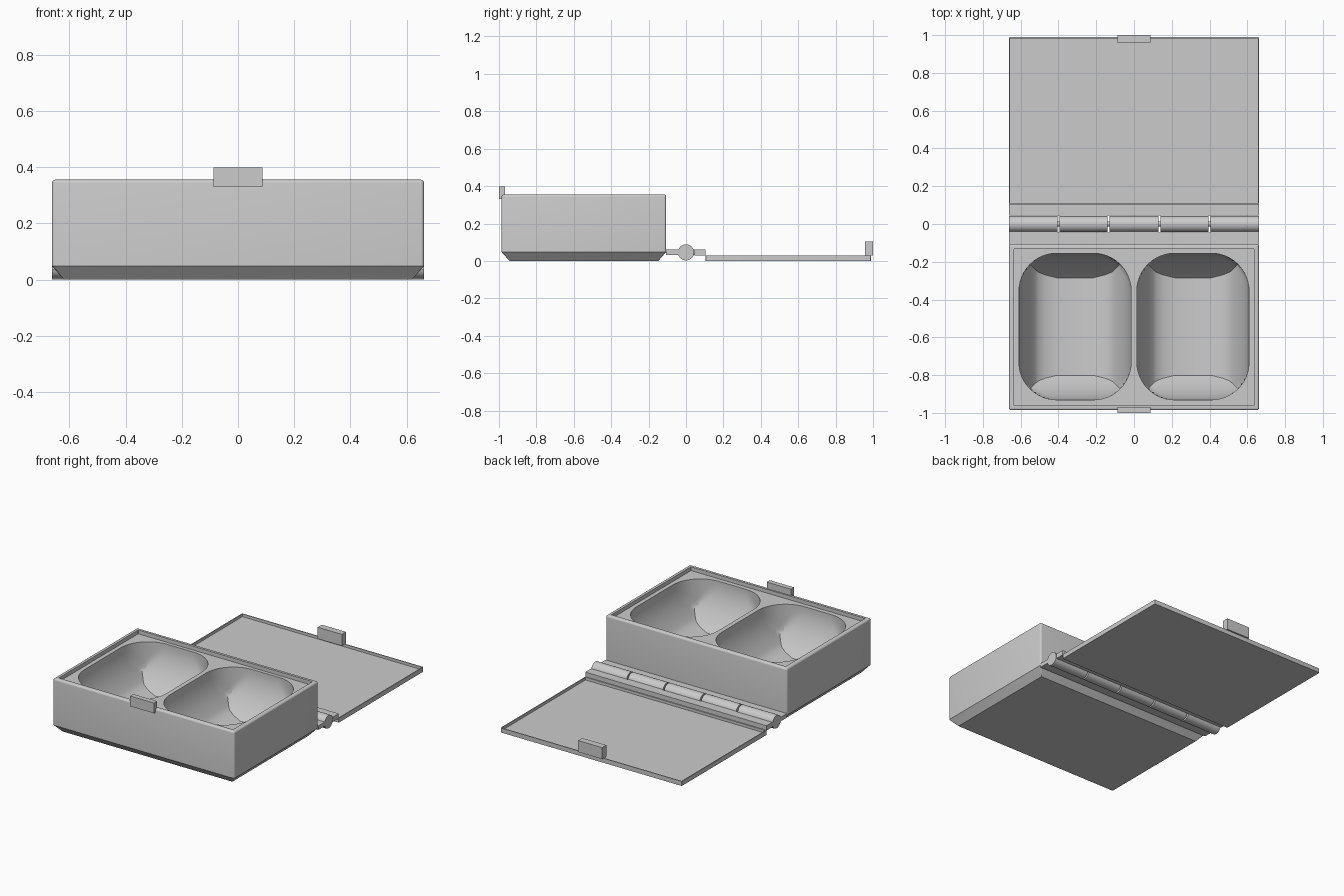
import bpy, bmesh, math

cube = bpy.data.objects.get("Cube")
if cube:
    bpy.data.objects.remove(cube)

# Single grey material
GREY = (0.6, 0.6, 0.6, 1)
grey = bpy.data.materials.new("plain grey")
grey.use_nodes = True
grey.diffuse_color = GREY
grey.node_tree.nodes["Principled BSDF"].inputs["Base Color"].default_value = GREY


def finish(bm, name, angle=30):
    bmesh.ops.remove_doubles(bm, verts=bm.verts, dist=1e-5)
    bmesh.ops.recalc_face_normals(bm, faces=bm.faces)
    mesh = bpy.data.meshes.new(name)
    bm.to_mesh(mesh)
    bm.free()
    mesh.materials.append(grey)
    obj = bpy.data.objects.new(name, mesh)
    bpy.context.collection.objects.link(obj)
    smooth(obj, angle)
    return obj


def smooth(obj, angle=30):
    bpy.ops.object.select_all(action='DESELECT')
    obj.select_set(True)
    bpy.context.view_layer.objects.active = obj
    bpy.ops.object.shade_smooth_by_angle(angle=math.radians(angle))


def rounded_rect(hx, hy, r, n):
    pts = []
    for q, (sx, sy) in enumerate([(1, 1), (-1, 1), (-1, -1), (1, -1)]):
        for i in range(n + 1):
            a = math.pi / 2 * (q + i / n)
            pts.append((sx * (hx - r) + r * math.cos(a), sy * (hy - r) + r * math.sin(a)))
    return pts


def loft(name, rings):
    """Skin a stack of equal-length rings and cap both ends."""
    bm = bmesh.new()
    loops = [[bm.verts.new(p) for p in ring] for ring in rings]
    n = len(loops[0])
    for low, high in zip(loops, loops[1:]):
        for i in range(n):
            j = (i + 1) % n
            bm.faces.new((low[i], low[j], high[j], high[i]))
    bm.faces.new(loops[0][::-1])
    bm.faces.new(loops[-1])
    return finish(bm, name)


def tray(name, hx, hy, cy, r, profile):
    """Rounded rectangle swept through (inset, height) pairs."""
    rings = []
    for inset, z in profile:
        pts = rounded_rect(hx - inset, hy - inset, max(r - inset, 0.002), 4)
        rings.append([(x, y + cy, z) for x, y in pts])
    return loft(name, rings)


def block(name, x0, x1, y0, y1, z0, z1, round_top=0):
    bm = bmesh.new()
    bmesh.ops.create_cube(bm, size=1)
    for v in bm.verts:
        v.co = (x1 if v.co.x > 0 else x0, y1 if v.co.y > 0 else y0, z1 if v.co.z > 0 else z0)
    if round_top:
        edges = [e for e in bm.edges if all(v.co.z == z1 for v in e.verts)
                 and abs(e.verts[0].co.x - e.verts[1].co.x) > 0.01]
        bmesh.ops.bevel(bm, geom=edges, offset=round_top, segments=5, profile=0.5, affect='EDGES')
    return finish(bm, name)


# Case body: chamfered foot, rounded rim and shallow ledge
HX, CY, HY = 0.662, -0.546, 0.44
TOP, LEDGE, FLOOR = 0.355, 0.33, 0.04
rim = [(0.012 * (1 - math.cos(a)), TOP - 0.012 + 0.012 * math.sin(a))
       for a in (math.pi / 2 * i / 4 for i in range(5))]
body = tray("case_body", HX, HY, CY, 0.012,
            [(0.042, 0), (0, 0.048)] + rim + [(0.026, TOP), (0.026, LEDGE)])

# Two bowl compartments with curved walls meeting at mitred corners
PX, PY, STEPS = 0.297, 0.388, 16
outline = rounded_rect(PX, PY, 0.2, 12)
for side in (-1, 1):
    rings = []
    for k in range(-1, STEPS + 1):
        t = max(k, 0) / STEPS
        z = LEDGE - t * (LEDGE - FLOOR) if k >= 0 else TOP + 0.05
        inset = 0.13 * t ** 2
        hx = PX - inset - 0.07 * max(0, (t - 0.85) / 0.15) ** 2
        hy = PY - inset
        rings.append([(max(-hx, min(hx, x)) + side * 0.312, max(-hy, min(hy, y)) - 0.543, z)
                      for x, y in outline])
    cutter = loft("compartment_cutter", rings)
    cutter.hide_render = True
    mod = body.modifiers.new("compartment", 'BOOLEAN')
    mod.operation = 'DIFFERENCE'
    mod.solver = 'EXACT'
    mod.object = cutter
    bpy.context.view_layer.objects.active = body
    bpy.ops.object.modifier_apply(modifier=mod.name)
    bpy.data.objects.remove(cutter)
smooth(body)

# Opened lid: thin tray with a narrow lip
tray("lid", HX, 0.442, 0.547, 0.004, [(0, 0), (0, 0.03), (0.006, 0.03), (0.006, 0.012)])

# Hinge leaves
block("case_hinge_leaf", -HX, HX, -0.108, -0.045, 0.033, 0.06)
block("lid_hinge_leaf", -HX, HX, 0.045, 0.105, 0.028, 0.06)

# Hinge knuckles, alternately tied to each leaf, around one pin
RADIUS, AXIS, GAP = 0.043, 0.046, 0.005


def rod(name, x0, x1, r):
    ring = [(r * math.cos(a), AXIS + r * math.sin(a)) for a in (math.tau * i / 32 for i in range(32))]
    return loft(name, [[(x, y, z) for y, z in ring] for x in (x0, x1)])


cuts = [-HX, -0.4, -0.135, 0.135, 0.4, HX]
for i, (a, b) in enumerate(zip(cuts, cuts[1:])):
    x0 = a + (GAP if i else 0)
    x1 = b - (GAP if i < 4 else 0)
    rod("hinge_knuckle", x0, x1, RADIUS)
    y0, y1 = (-0.05, 0) if i % 2 == 0 else (0, 0.05)
    block("knuckle_tab", x0, x1, y0, y1, 0.033, 0.06)
rod("hinge_pin", -HX + 0.001, HX - 0.001, 0.014)

# Clasp halves
block("case_clasp", -0.088, 0.088, -1.0, -0.968, 0.33, 0.398, 0.012)
block("lid_clasp", -0.088, 0.088, 0.957, 1.0, 0.028, 0.104, 0.018)
